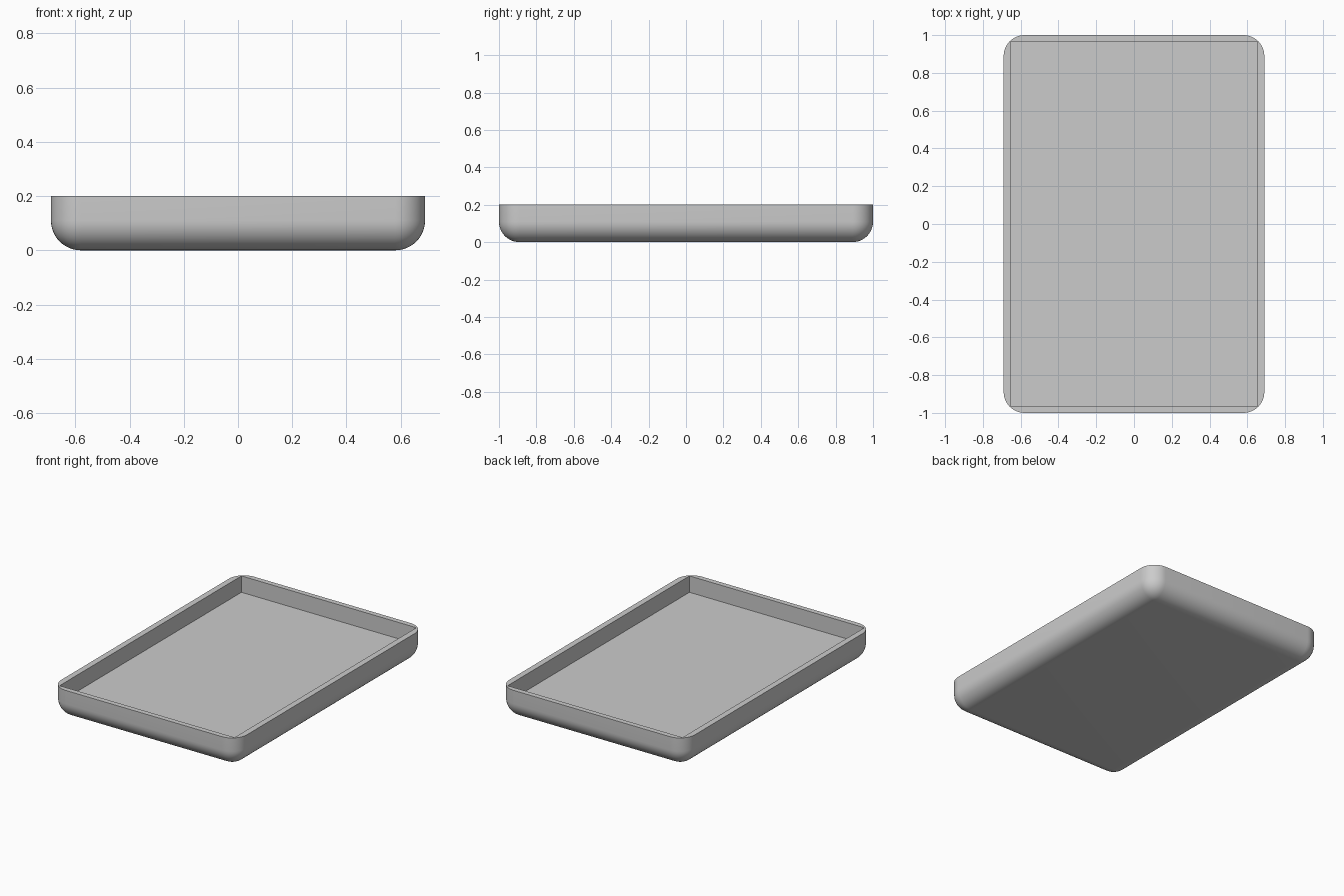
import bpy
import bmesh
from mathutils import Matrix, Vector

cube = bpy.data.objects.get("Cube")
if cube:
    bpy.data.objects.remove(cube, do_unlink=True)

SIZE = Vector((1.38, 2.0, 0.2))
RADIUS = 0.11
FLOOR = 0.09
POCKET = Vector((1.3, 1.93, 0.4))


def box(name, size, bottom, radius=0):
    """Box standing at a height, with rounded upright and bottom edges."""
    bm = bmesh.new()
    bmesh.ops.create_cube(bm, size=1, matrix=Matrix.Diagonal((*size, 1)))
    bmesh.ops.translate(bm, verts=bm.verts, vec=(0, 0, bottom + size.z / 2))
    if radius:
        edges = [e for e in bm.edges if min(v.co.z for v in e.verts) < bottom + 0.001]
        bmesh.ops.bevel(bm, geom=edges, offset=radius, offset_type='OFFSET',
                        segments=12, profile=0.5, affect='EDGES')
    mesh = bpy.data.meshes.new(name)
    bm.to_mesh(mesh)
    bm.free()
    obj = bpy.data.objects.new(name, mesh)
    bpy.context.collection.objects.link(obj)
    return obj


# Plain grey material
grey = bpy.data.materials.new("plain_grey")
grey.use_nodes = True
colour = (0.6, 0.6, 0.6, 1)
grey.diffuse_color = colour
grey.node_tree.nodes["Principled BSDF"].inputs["Base Color"].default_value = colour

# Rounded tray body and the square-cornered pocket cut into it
tray = box("tray", SIZE, 0, RADIUS)
pocket = box("pocket_cutter", POCKET, FLOOR)
pocket.hide_render = True
for obj in (tray, pocket):
    obj.data.materials.append(grey)

cut = tray.modifiers.new("pocket", 'BOOLEAN')
cut.operation = 'DIFFERENCE'
cut.solver = 'EXACT'
cut.object = pocket

bpy.ops.object.select_all(action='DESELECT')
bpy.context.view_layer.objects.active = tray
tray.select_set(True)
bpy.ops.object.modifier_apply(modifier=cut.name)
bpy.data.objects.remove(pocket, do_unlink=True)

# Smooth rounded outside, crisp rim and pocket
bpy.ops.object.shade_smooth_by_angle(angle=0.6)
